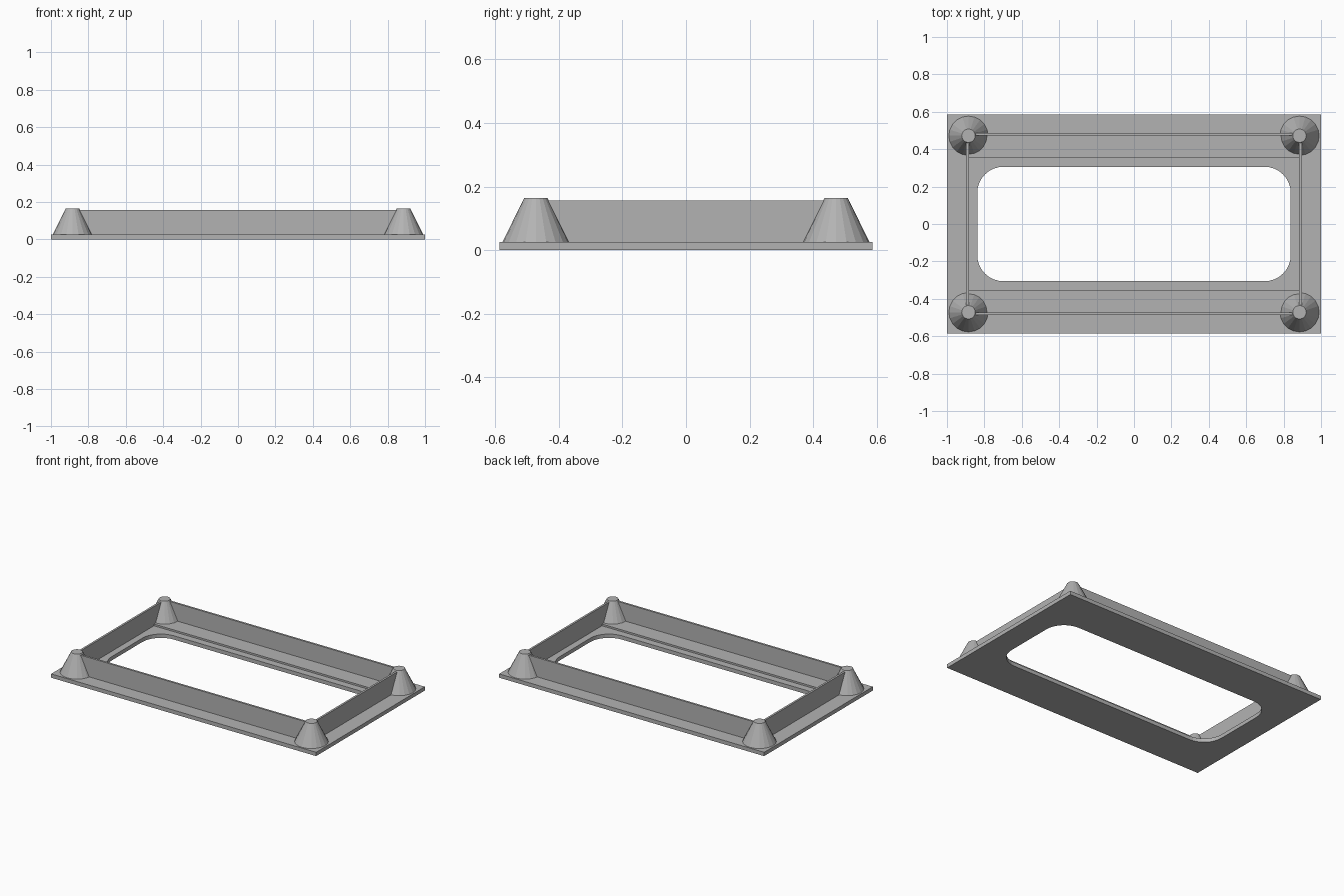
import bpy, bmesh, math

cube = bpy.data.objects.get("Cube")
if cube:
    bpy.data.objects.remove(cube)

grey = bpy.data.materials.new("plain grey")
grey.use_nodes = True
grey.diffuse_color = (0.45, 0.45, 0.45, 1)
grey.node_tree.nodes["Principled BSDF"].inputs["Base Color"].default_value = grey.diffuse_color


def finish(name, bm):
    bmesh.ops.recalc_face_normals(bm, faces=bm.faces)
    mesh = bpy.data.meshes.new(name)
    bm.to_mesh(mesh)
    bm.free()
    mesh.materials.append(grey)
    ob = bpy.data.objects.new(name, mesh)
    bpy.context.collection.objects.link(ob)
    return ob


def box(name, centre, size):
    bm = bmesh.new()
    bmesh.ops.create_cube(bm, size=1)
    bmesh.ops.scale(bm, vec=size, verts=bm.verts)
    bmesh.ops.translate(bm, vec=centre, verts=bm.verts)
    return finish(name, bm)


PLATE = 0.026
POST_X, POST_Y = 0.885, 0.472
WALL_X, WALL_Y = 0.89, 0.48
WALL_TOP, THICK = 0.157, 0.014

# Base plate with a rounded rectangular opening
plate = box("base_plate", (0, 0, PLATE / 2), (2, 1.172, PLATE))
bm = bmesh.new()
bmesh.ops.create_cube(bm, size=1)
bmesh.ops.scale(bm, vec=(1.676, 0.612, 0.2), verts=bm.verts)
uprights = [e for e in bm.edges if abs(e.verts[0].co.z - e.verts[1].co.z) > 0.1]
bmesh.ops.bevel(bm, geom=uprights, offset=0.14, segments=8, profile=0.5, affect='EDGES')
cutter = finish("opening_cutter", bm)
cutter.hide_render = True
cutter.hide_viewport = True
cut = plate.modifiers.new("opening", 'BOOLEAN')
cut.operation = 'DIFFERENCE'
cut.solver = 'EXACT'
cut.object = cutter

# Thin walls, with a low ledge inside the long ones
height = WALL_TOP - PLATE
middle = PLATE + height / 2
for side, label in ((-1, "front"), (1, "back")):
    box(label + "_wall", (0, side * WALL_Y, middle), (2 * POST_X, THICK, height))
    box(label + "_ledge", (0, side * 0.415, PLATE + 0.006), (2 * WALL_X, 0.12, 0.012))
for side, label in ((-1, "right"), (1, "left")):
    box(label + "_wall", (side * WALL_X, 0, middle), (THICK, 2 * POST_Y, height))

# Tapered corner posts
for sx, xname in ((-1, "right"), (1, "left")):
    for sy, yname in ((-1, "front"), (1, "back")):
        bm = bmesh.new()
        bmesh.ops.create_cone(bm, cap_ends=True, segments=20, radius1=0.105,
                              radius2=0.036, depth=0.139)
        bmesh.ops.translate(bm, vec=(sx * POST_X, sy * POST_Y, PLATE + 0.0695), verts=bm.verts)
        finish(f"{yname}_{xname}_post", bm)
